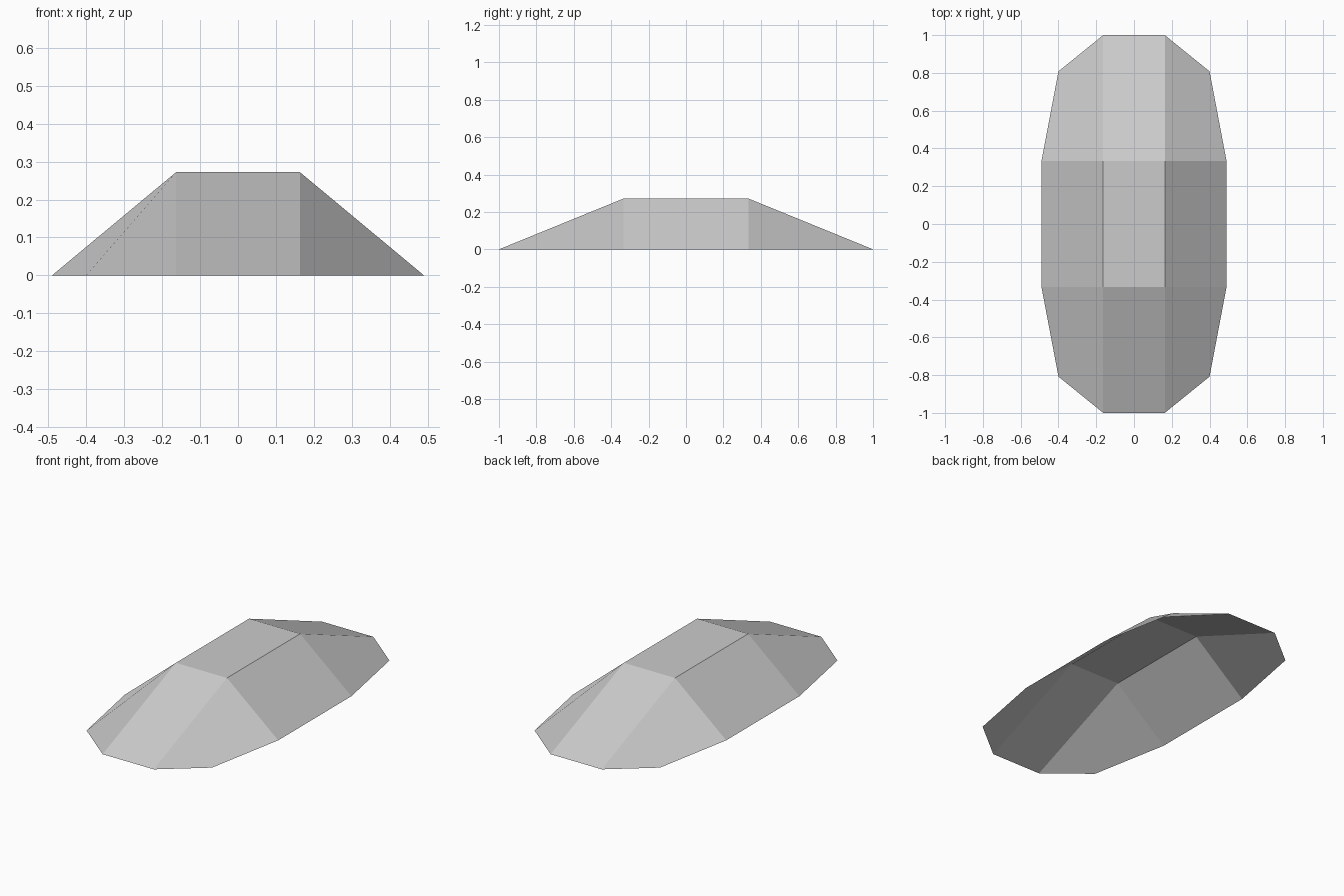
import bpy

if "Cube" in bpy.data.objects:
    bpy.data.objects.remove(bpy.data.objects["Cube"])

# Quarter outline of the 4 x 4 lattice; the rest follows by mirroring
INNER_X, INNER_Y, TOP = 0.163, 0.333, 0.272


def lattice_point(i, j):
    sx, sy = (-1 if i < 2 else 1), (-1 if j < 2 else 1)
    edge_x, edge_y = i in (0, 3), j in (0, 3)
    if edge_x and edge_y:          # cut-in corner
        x, y = 0.40, 0.808
    elif edge_x:                   # long side
        x, y = 0.49, INNER_Y
    elif edge_y:                   # end
        x, y = INNER_X, 1.0
    else:                          # raised plateau
        x, y = INNER_X, INNER_Y
    return sx * x, sy * y, 0.0 if edge_x or edge_y else TOP


# Open domed shell: 3 x 3 quads, no underside
verts = [lattice_point(i, j) for j in range(4) for i in range(4)]
faces = [(k, k + 1, k + 5, k + 4)
         for j in range(3) for k in range(4 * j, 4 * j + 3)]

mesh = bpy.data.meshes.new("faceted_shell")
mesh.from_pydata(verts, [], faces)
mesh.update()
shell = bpy.data.objects.new("faceted_shell", mesh)
bpy.context.collection.objects.link(shell)
